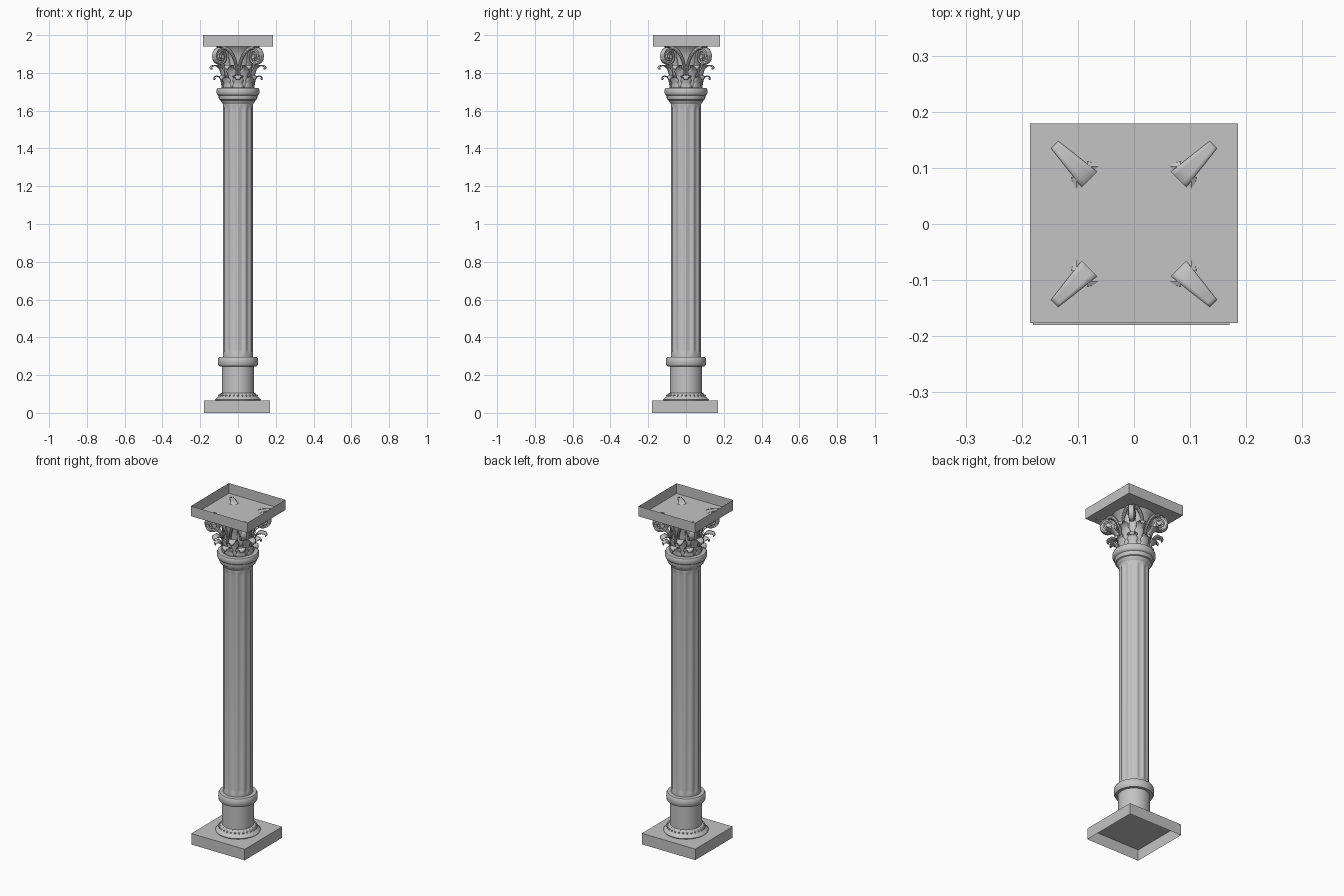
import bpy, bmesh, math
from mathutils import Vector, Matrix

if "Cube" in bpy.data.objects:
    bpy.data.objects.remove(bpy.data.objects["Cube"])

stone = bpy.data.materials.new("grey stone")
stone.diffuse_color = (0.55, 0.55, 0.55, 1)
stone.use_nodes = True
stone.node_tree.nodes["Principled BSDF"].inputs["Base Color"].default_value = stone.diffuse_color


def finish(bm, name, thickness=0):
    bmesh.ops.recalc_face_normals(bm, faces=bm.faces)
    mesh = bpy.data.meshes.new(name)
    bm.to_mesh(mesh)
    bm.free()
    mesh.materials.append(stone)
    ob = bpy.data.objects.new(name, mesh)
    bpy.context.collection.objects.link(ob)
    if thickness:
        m = ob.modifiers.new("thickness", "SOLIDIFY")
        m.thickness = thickness
        m.offset = 0
    return ob


def skin(bm, rows, closed=False):
    """Join rows of points into a grid of quads."""
    vs = [[bm.verts.new(p) for p in row] for row in rows]
    n = len(vs[0])
    for a, b in zip(vs, vs[1:]):
        for i in range(n if closed else n - 1):
            j = (i + 1) % n
            bm.faces.new((a[i], a[j], b[j], b[i]))


def lathe(name, profile, seg=40):
    bm = bmesh.new()
    skin(bm, [[(r * math.cos(t), r * math.sin(t), z)
               for t in (math.tau * i / seg for i in range(seg))]
              for r, z in profile], True)
    return finish(bm, name)


def open_box(name, x0, x1, y0, y1, z0, z1, open_top):
    """Hollow slab with its top or bottom face missing."""
    bm = bmesh.new()
    rows = [[(x0, y0, z), (x1, y0, z), (x1, y1, z), (x0, y1, z)] for z in (z0, z1)]
    skin(bm, rows, True)
    bm.verts.ensure_lookup_table()
    bm.faces.new(bm.verts[0:4] if open_top else bm.verts[4:8])
    return finish(bm, name)


def smooth_path(points, steps=5):
    """Catmull-Rom curve through the points."""
    p = [Vector(q) for q in points]
    p = [2 * p[0] - p[1]] + p + [2 * p[-1] - p[-2]]
    out = []
    for i in range(1, len(p) - 2):
        a, b, c, d = p[i - 1:i + 3]
        for k in range(steps):
            t = k / steps
            out.append(0.5 * (2 * b + (c - a) * t + (2 * a - 5 * b + 4 * c - d) * t * t
                              + (3 * b - a - 3 * c + d) * t ** 3))
    return out + [p[-2]]


def add_strip(bm, path, width, angle, bow=0.0):
    """Strip along a radius/height path, turned about the column axis."""
    turn = Matrix.Rotation(angle, 3, "Z")
    rows = []
    for i, p in enumerate(path):
        w = width(i / (len(path) - 1)) / 2
        rows.append([turn @ Vector((p.x + bow * (1 - abs(s) ** 2), s * w, p.y))
                     for s in (-1, -0.5, 0, 0.5, 1)])
    skin(bm, rows)


# Plinth and base
open_box("plinth", -0.18, 0.17, -0.18, 0.17, 0, 0.065, False)
lathe("base_moulding", [(0.118, 0.065), (0.121, 0.07), (0.117, 0.076), (0.108, 0.082),
                        (0.1, 0.092), (0.094, 0.102), (0.085, 0.106)])
lathe("pedestal_drum", [(0.085, 0.1), (0.085, 0.255)])
lathe("lower_ring", [(0.083, 0.246), (0.1, 0.247), (0.105, 0.255), (0.106, 0.271),
                     (0.105, 0.286), (0.1, 0.295), (0.078, 0.297)])
bm = bmesh.new()
for i in range(28):
    t = math.tau * i / 28
    bmesh.ops.create_icosphere(bm, subdivisions=1, radius=0.006, matrix=Matrix.Translation(
        (0.101 * math.cos(t), 0.101 * math.sin(t), 0.092)))
finish(bm, "base_beads")

# Fluted shaft with plain ends
FLUTES, STEPS = 12, 8
bm = bmesh.new()
rows = []
for z, depth in ((0.295, 0), (0.312, 0), (0.322, 0.6), (0.335, 1), (1.605, 1), (1.618, 0.6),
                 (1.628, 0), (1.645, 0)):
    row = []
    for i in range(FLUTES * STEPS):
        u = (i % STEPS) / STEPS
        cut = max(0, math.sin(math.pi * (u - 0.125) / 0.75)) if 0.125 < u < 0.875 else 0
        r = 0.08 - 0.006 * depth * cut
        t = math.tau * (i / (FLUTES * STEPS))
        row.append((r * math.cos(t), r * math.sin(t), z))
    rows.append(row)
skin(bm, rows, True)
finish(bm, "fluted_shaft")

# Collar and capital core
lathe("neck_collar", [(0.079, 1.632), (0.083, 1.64), (0.09, 1.647), (0.092, 1.655), (0.098, 1.658),
                      (0.102, 1.668), (0.102, 1.68), (0.109, 1.684), (0.113, 1.692),
                      (0.113, 1.712), (0.109, 1.72), (0.07, 1.721)])
lathe("capital_bell", [(0.075, 1.72), (0.075, 1.79), (0.079, 1.84), (0.087, 1.89),
                       (0.098, 1.92), (0.115, 1.94)])

# Two tiers of curling leaves


def leaf_width(base):
    def width(t):
        lobes = 1 + 0.16 * math.sin(t * 9 * math.pi)
        return base * lobes * (1 if t < 0.55 else max(0.22, 1 - 1.6 * (t - 0.55)))
    return width


lower = smooth_path([(0.08, 1.72), (0.083, 1.75), (0.093, 1.775), (0.11, 1.783),
                     (0.122, 1.776), (0.121, 1.764)])
upper = smooth_path([(0.077, 1.72), (0.083, 1.78), (0.094, 1.815), (0.118, 1.838),
                     (0.143, 1.838), (0.154, 1.829), (0.15, 1.819)])
for name, path, base, shift in (("lower_leaves", lower, 0.05, 0),
                                ("upper_leaves", upper, 0.046, math.pi / 8)):
    bm = bmesh.new()
    for i in range(8):
        add_strip(bm, path, leaf_width(base), i * math.pi / 4 + shift, 0.005)
    finish(bm, name, 0.005)

# Corner stems that rise and taper out to the slab corners
stem = smooth_path([(0.076, 1.78), (0.083, 1.85), (0.097, 1.91), (0.117, 1.94),
                    (0.16, 1.946), (0.2, 1.941)])
# Scrolls curling under the stems
scroll = []
for k in range(49):
    t = k / 48
    a = math.radians(110) - t * math.tau * 2.1
    r = 0.047 * (1 - t) + 0.008 * t
    scroll.append(Vector((0.135 + r * math.cos(a), 1.886 + r * math.sin(a))))
diagonals = [math.pi / 4 + i * math.pi / 2 for i in range(4)]
bm = bmesh.new()
for a in diagonals:
    add_strip(bm, stem, lambda t: 0.038 - 0.02 * max(0, (t - 0.6) / 0.4), a)
finish(bm, "corner_stems", 0.005)
bm = bmesh.new()
for a in diagonals:
    add_strip(bm, scroll, lambda t: 0.026 + 0.012 * t, a)
finish(bm, "corner_scrolls", 0.007)
bm = bmesh.new()
for a in diagonals:
    for radius, depth in ((0.043, 0.018), (0.011, 0.042)):
        bmesh.ops.create_cone(
            bm, cap_ends=True, segments=24, radius1=radius, radius2=radius, depth=depth,
            matrix=Matrix.Rotation(a, 4, "Z") @ Matrix.Translation((0.135, 0, 1.886))
            @ Matrix.Rotation(math.pi / 2, 4, "X"))
finish(bm, "scroll_centres")

# Paired stalks spreading from the middle of each face to the scrolls
bm = bmesh.new()
for face in range(4):
    for side in (-1, 1):
        turn = Matrix.Rotation(face * math.pi / 2, 3, "Z")
        path = smooth_path([(0.082, side * 0.007, 1.79), (0.088, side * 0.01, 1.84),
                            (0.096, side * 0.026, 1.89), (0.101, side * 0.055, 1.925),
                            (0.103, side * 0.085, 1.935)], 4)
        rows = []
        for i, p in enumerate(path):
            q = path[min(i + 1, len(path) - 1)] - path[max(i - 1, 0)]
            out = Vector((1, 0, 0))
            across = q.cross(out).normalized()
            r = 0.006 + 0.005 * i / len(path)
            rows.append([turn @ (p + r * (math.cos(t) * across + math.sin(t) * out))
                         for t in (math.tau * k / 8 for k in range(8))])
        skin(bm, rows, True)
finish(bm, "face_stalks")

# Top slab, open above like a tray
open_box("top_slab", -0.185, 0.185, -0.176, 0.179, 1.94, 2.0, True)

# Smooth the rounded parts, keeping edges sharp
for ob in bpy.context.collection.objects:
    ob.select_set(True)
    bpy.context.view_layer.objects.active = ob
bpy.ops.object.shade_smooth_by_angle(angle=math.radians(35))
